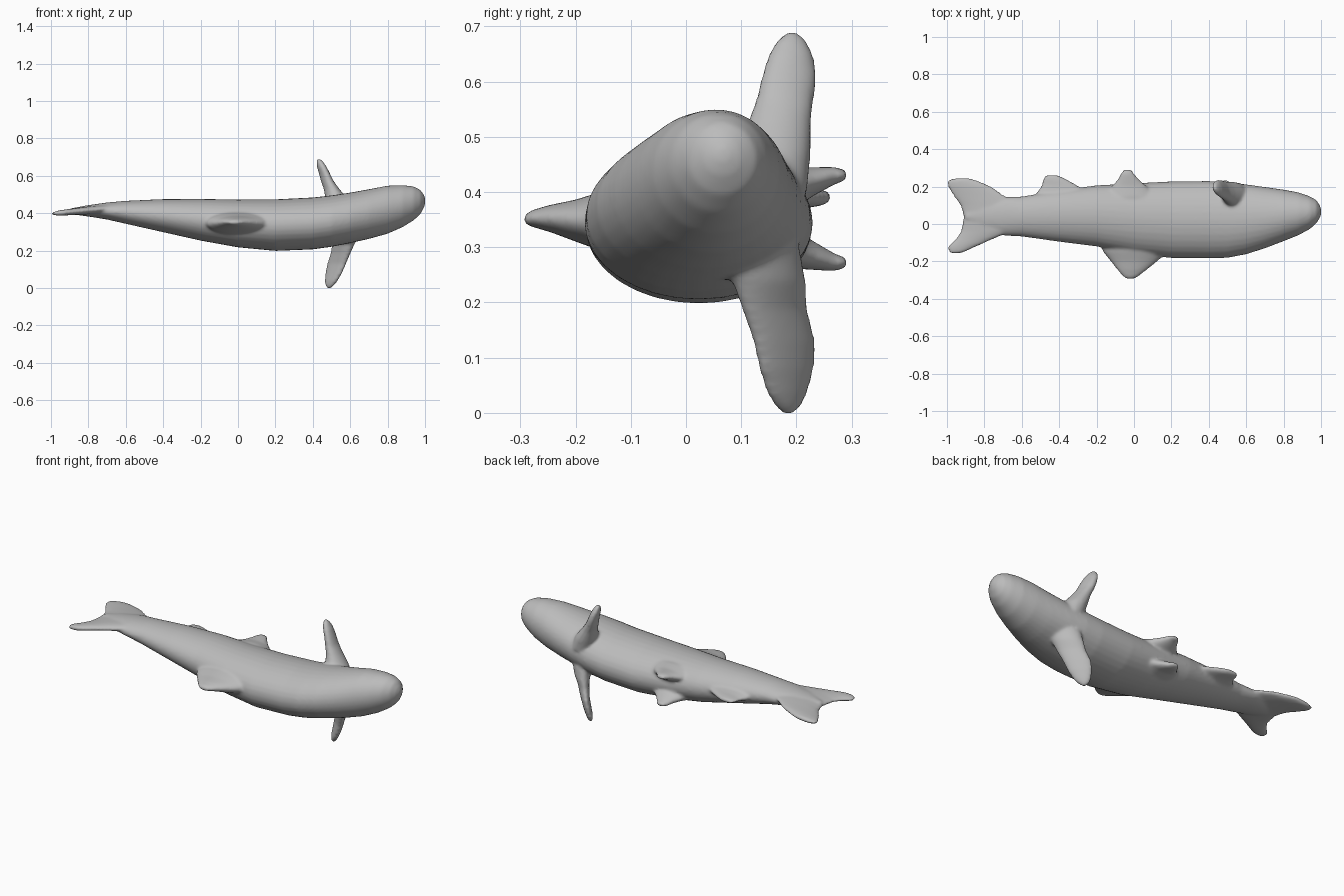
import bpy, bmesh, math
from mathutils import Vector

cube = bpy.data.objects.get("Cube")
if cube:
    bpy.data.objects.remove(cube)

grey = bpy.data.materials.new("plain grey")
grey.use_nodes = True
grey.diffuse_color = (0.5, 0.5, 0.5, 1)
grey.node_tree.nodes["Principled BSDF"].inputs["Base Color"].default_value = (0.5, 0.5, 0.5, 1)

bm = bmesh.new()
SIDES = 32


def loft(sections):
    """Skin a closed tube through elliptical sections (centre, axis a, axis b)."""
    rings = []
    for c, a, b in sections:
        c, a, b = Vector(c), Vector(a), Vector(b)
        ring = []
        for i in range(SIDES):
            t = math.tau * i / SIDES
            ring.append(bm.verts.new(c + a * math.cos(t) + b * math.sin(t)))
        rings.append(ring)
    faces = [bm.faces.new(rings[0]), bm.faces.new(rings[-1])]
    for r, s in zip(rings, rings[1:]):
        for i in range(SIDES):
            j = (i + 1) % SIDES
            faces.append(bm.faces.new((r[i], r[j], s[j], s[i])))
    bmesh.ops.recalc_face_normals(bm, faces=faces)


# Body: x, y min, y max, z min, z max
body = [
    (-0.90, 0.02, 0.06, 0.395, 0.425), (-0.80, -0.04, 0.12, 0.382, 0.443),
    (-0.70, -0.062, 0.145, 0.366, 0.457), (-0.60, -0.067, 0.147, 0.343, 0.466),
    (-0.40, -0.095, 0.18, 0.298, 0.475), (-0.20, -0.12, 0.207, 0.253, 0.476),
    (0.0, -0.16, 0.218, 0.217, 0.473), (0.2, -0.182, 0.228, 0.198, 0.474),
    (0.4, -0.184, 0.23, 0.206, 0.484), (0.5, -0.181, 0.225, 0.22, 0.495),
    (0.6, -0.162, 0.212, 0.24, 0.51), (0.7, -0.13, 0.198, 0.262, 0.528),
    (0.8, -0.092, 0.184, 0.29, 0.547), (0.88, -0.06, 0.169, 0.325, 0.55),
    (0.94, -0.027, 0.148, 0.362, 0.543), (0.975, 0.003, 0.128, 0.395, 0.525),
    (0.995, 0.035, 0.098, 0.43, 0.497), (1.002, 0.058, 0.075, 0.455, 0.475),
]
loft([((x, (y0 + y1) / 2, (z0 + z1) / 2), (0, (y1 - y0) / 2, 0), (0, 0, (z1 - z0) / 2))
      for x, y0, y1, z0, z1 in body])

# Tail fin: y, x min, x max, half thickness
tail = [(-0.158, -0.975, -0.93, 0.008), (-0.15, -0.992, -0.905, 0.013),
        (-0.12, -0.995, -0.84, 0.016), (-0.08, -0.955, -0.75, 0.018),
        (-0.04, -0.928, -0.66, 0.021), (0.04, -0.912, -0.62, 0.025),
        (0.10, -0.93, -0.64, 0.022), (0.15, -0.965, -0.69, 0.019),
        (0.20, -0.998, -0.76, 0.017), (0.23, -1.002, -0.83, 0.014),
        (0.247, -0.96, -0.88, 0.008)]
loft([(((x0 + x1) / 2, y, 0.413 + 0.09 * ((x0 + x1) / 2 + 0.82)),
       ((x1 - x0) / 2, 0, 0.045 * (x1 - x0)), (0, 0, h)) for y, x0, x1, h in tail])


def side_fin(sections, dx, dy):
    """Paired front fin with an oblique blade: x, y, z, long half, short half."""
    n = math.hypot(dx, dy)
    dx, dy = dx / n, dy / n
    loft([((x, y, z), (dx * a, dy * a, 0), (-dy * b, dx * b, 0)) for x, y, z, a, b in sections])


# Upper and lower front fins
side_fin([(0.56, 0.14, 0.40, 0.08, 0.07), (0.53, 0.155, 0.47, 0.072, 0.06),
          (0.50, 0.17, 0.53, 0.058, 0.04), (0.478, 0.18, 0.57, 0.054, 0.032),
          (0.463, 0.187, 0.61, 0.052, 0.027), (0.447, 0.19, 0.65, 0.042, 0.024),
          (0.437, 0.191, 0.675, 0.028, 0.017), (0.432, 0.192, 0.689, 0.012, 0.009)], 0.3, -1)
side_fin([(0.58, 0.13, 0.30, 0.09, 0.05), (0.565, 0.15, 0.24, 0.08, 0.042),
          (0.55, 0.16, 0.19, 0.074, 0.03), (0.528, 0.178, 0.13, 0.072, 0.024),
          (0.512, 0.182, 0.08, 0.064, 0.022), (0.497, 0.183, 0.035, 0.047, 0.019),
          (0.489, 0.185, 0.01, 0.028, 0.014), (0.486, 0.185, -0.002, 0.011, 0.008)], 0.65, -0.75)


def flat_fin(sections):
    """Fin reaching along y: y, x min, x max, z, half thickness."""
    loft([(((x0 + x1) / 2, y, z), ((x1 - x0) / 2, 0, 0), (0, 0, h))
          for y, x0, x1, z, h in sections])


# Back fin
flat_fin([(-0.08, -0.19, 0.24, 0.345, 0.075), (-0.15, -0.165, 0.18, 0.347, 0.055),
          (-0.20, -0.125, 0.125, 0.348, 0.038), (-0.245, -0.09, 0.07, 0.352, 0.025),
          (-0.28, -0.06, 0.025, 0.352, 0.015), (-0.295, -0.04, 0.0, 0.35, 0.008)])

# Pair of small belly fins
for z, tip in ((0.41, 0.43), (0.295, 0.272)):
    flat_fin([(0.14, -0.15, 0.12, z, 0.045), (0.20, -0.12, 0.07, z, 0.034),
              (0.235, -0.09, 0.03, (z + tip) / 2, 0.025),
              (0.27, -0.07, 0.0, tip, 0.016), (0.292, -0.055, -0.015, tip, 0.009)])

# Rear belly fin
flat_fin([(0.10, -0.55, -0.22, 0.39, 0.05), (0.17, -0.52, -0.25, 0.39, 0.03),
          (0.205, -0.495, -0.30, 0.39, 0.021), (0.24, -0.487, -0.36, 0.39, 0.016),
          (0.263, -0.472, -0.41, 0.39, 0.009)])

mesh = bpy.data.meshes.new("fish_body")
bm.to_mesh(mesh)
bm.free()
fish = bpy.data.objects.new("fish_body_with_fins", mesh)
bpy.context.collection.objects.link(fish)
mesh.materials.append(grey)

# Fuse body and fins into one softly blended skin
remesh = fish.modifiers.new("fuse", 'REMESH')
remesh.mode = 'VOXEL'
remesh.voxel_size = 0.008
remesh.use_smooth_shade = True
soften = fish.modifiers.new("soften", 'SMOOTH')
soften.factor = 0.5
soften.iterations = 8

for o in bpy.context.selected_objects:
    o.select_set(False)
fish.select_set(True)
bpy.context.view_layer.objects.active = fish
bpy.ops.object.shade_smooth()
